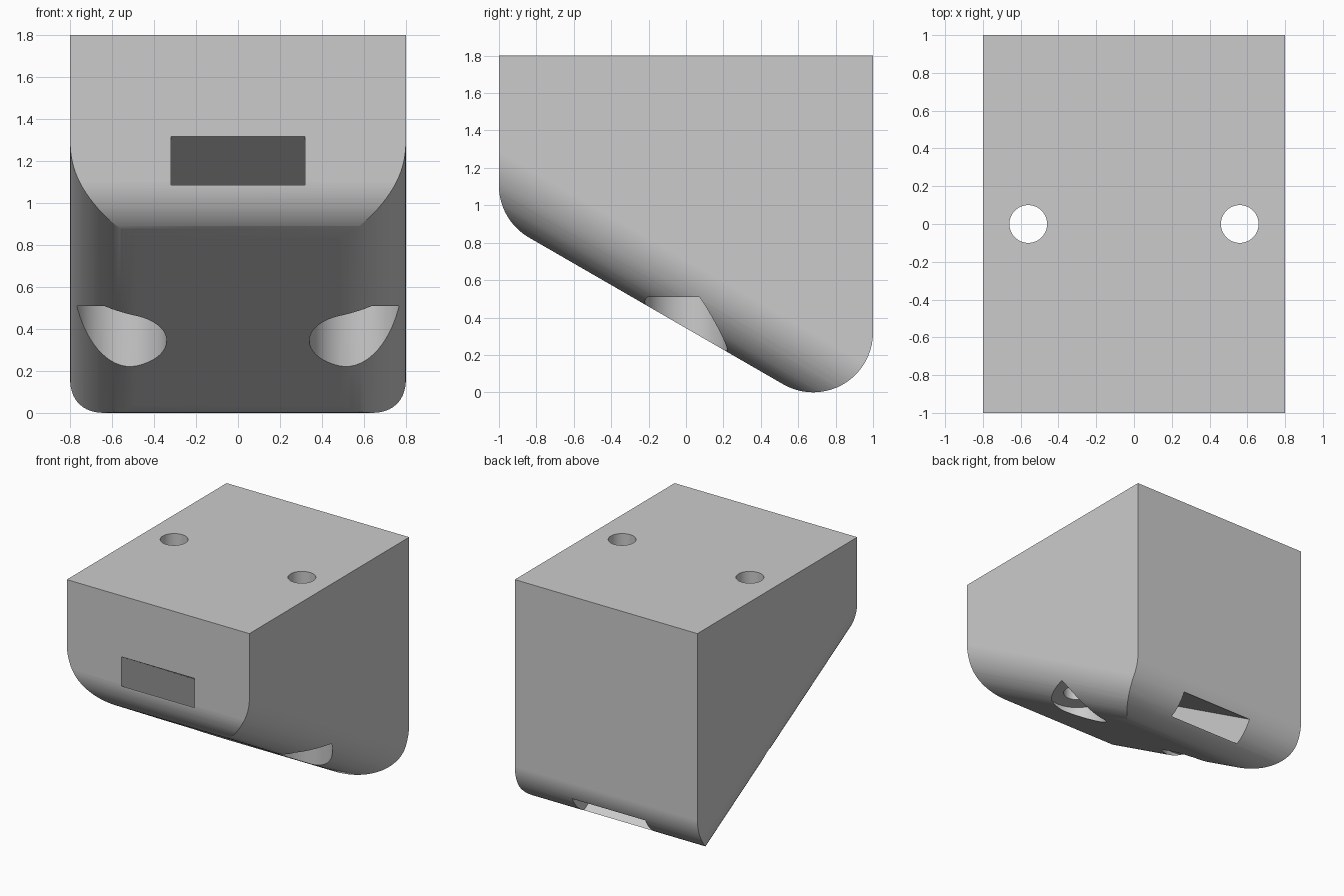
import bpy, bmesh
from math import sin, cos, tan, radians
from mathutils import Matrix, Vector

if "Cube" in bpy.data.objects:
    bpy.data.objects.remove(bpy.data.objects["Cube"])

SLOPE = radians(30)
R = 0.32            # fillet radius
BASE = 0.343        # height of the sloped underside at y = 0
HALF_W = 0.8


def arc(cx, cy, r, start, end, steps=20):
    angles = [radians(start + (end - start) * i / steps) for i in range(steps + 1)]
    return [(cx + r * cos(a), cy + r * sin(a)) for a in angles]


def prism(name, points, half, matrix):
    """Extrude a local XY outline along local Z, both ways from the origin."""
    bm = bmesh.new()
    face = bm.faces.new([bm.verts.new((u, v, -half)) for u, v in points])
    top = bmesh.ops.extrude_face_region(bm, geom=[face])["geom"]
    moved = [g for g in top if isinstance(g, bmesh.types.BMVert)]
    bmesh.ops.translate(bm, verts=moved, vec=(0, 0, 2 * half))
    bmesh.ops.recalc_face_normals(bm, faces=bm.faces)
    bm.transform(matrix)
    mesh = bpy.data.meshes.new(name)
    bm.to_mesh(mesh)
    bm.free()
    obj = bpy.data.objects.new(name, mesh)
    bpy.context.collection.objects.link(obj)
    return obj


def combine(target, tool, operation):
    tool.hide_render = True
    mod = target.modifiers.new(tool.name, 'BOOLEAN')
    mod.operation, mod.object, mod.solver = operation, tool, 'EXACT'
    bpy.context.view_layer.objects.active = target
    bpy.ops.object.modifier_apply(modifier=mod.name)
    bpy.data.objects.remove(tool)


def frame(x_axis, y_axis, origin):
    x, y = Vector(x_axis), Vector(y_axis)
    rot = Matrix((x, y, x.cross(y))).transposed().to_4x4()
    return Matrix.Translation(origin) @ rot


# Wedge block: side outline with rounded front and back lower corners
front_z = BASE + (1 - R) * tan(SLOPE) + R / cos(SLOPE)
outline = [(1, 1.8), (-1, 1.8)]
outline += arc(-1 + R, front_z, R, 180, 240)
outline += arc(1 - R, R, R, 240, 360)
block = prism("wedge_block", outline, HALF_W + 0.1, frame((0, 1, 0), (0, 0, 1), (0, 0, 0)))

# Rounded side edges along the sloped underside
slope_frame = frame((1, 0, 0), (0, sin(SLOPE), cos(SLOPE)), (0, 0, BASE))
section = [(HALF_W, 4), (-HALF_W, 4)]
section += arc(-HALF_W + R, R, R, 180, 270) + arc(HALF_W - R, R, R, 270, 360)
combine(block, prism("rounded_section", section, 4, slope_frame), 'INTERSECT')

# Strap slot running through, parallel to the underside
low, high = 0.143, 0.343
slot = [(-0.32, low), (0.32, low), (0.32, high), (-0.32, high)]
combine(block, prism("strap_slot", slot, 3, slope_frame), 'DIFFERENCE')

# Vertical screw holes, each with a wide flat recess below
for side in (-1, 1):
    for name, r, z in (("screw_hole", 0.1, 1.0), ("screw_recess", 0.22, -0.49)):
        circle = arc(0, 0, r, 0, 360, 48)[:-1]
        place = Matrix.Translation((side * 0.56, 0, z))
        combine(block, prism(name, circle, 1.0 if z < 0 else 1.5, place), 'DIFFERENCE')

# Plain grey material
grey = bpy.data.materials.new("grey")
grey.use_nodes = True
colour = (0.6, 0.6, 0.6, 1)
grey.diffuse_color = colour
grey.node_tree.nodes["Principled BSDF"].inputs["Base Color"].default_value = colour
block.data.materials.clear()
block.data.materials.append(grey)

# Smooth fillets, crisp edges
bpy.ops.object.select_all(action='DESELECT')
block.select_set(True)
bpy.context.view_layer.objects.active = block
bpy.ops.object.shade_smooth_by_angle(angle=radians(25))
weighted = block.modifiers.new("even_shading", 'WEIGHTED_NORMAL')
weighted.keep_sharp = True
